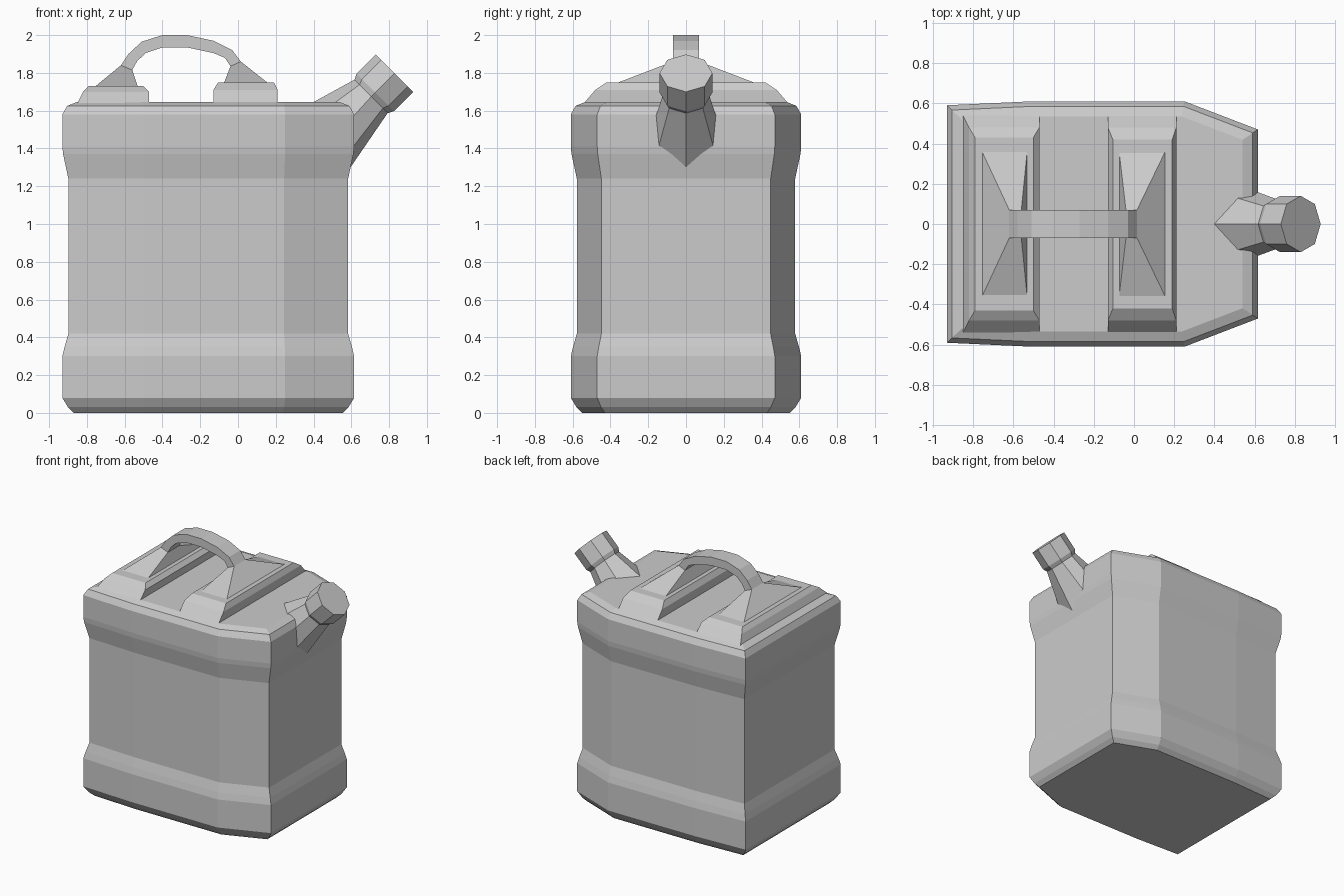
import bpy, bmesh
from math import cos, sin, pi
from mathutils import Vector

if "Cube" in bpy.data.objects:
    bpy.data.objects.remove(bpy.data.objects["Cube"], do_unlink=True)

grey = bpy.data.materials.new("grey plastic")
grey.use_nodes = True
tone = (0.6, 0.6, 0.6, 1)
grey.diffuse_color = tone
grey.node_tree.nodes["Principled BSDF"].inputs["Base Color"].default_value = tone


def loft(name, rings):
    """Skin a list of equal-length point rings and cap both ends."""
    bm = bmesh.new()
    loops = [[bm.verts.new(p) for p in ring] for ring in rings]
    n = len(loops[0])
    for a, b in zip(loops, loops[1:]):
        for i in range(n):
            j = (i + 1) % n
            bm.faces.new((a[i], a[j], b[j], b[i]))
    bm.faces.new(loops[0][::-1])
    bm.faces.new(loops[-1])
    bmesh.ops.recalc_face_normals(bm, faces=bm.faces)
    mesh = bpy.data.meshes.new(name)
    bm.to_mesh(mesh)
    bm.free()
    mesh.materials.append(grey)
    obj = bpy.data.objects.new(name, mesh)
    bpy.context.collection.objects.link(obj)
    return obj


def inset(outline, d):
    """Move every side of a counter-clockwise outline inward by d."""
    result = []
    for i, p in enumerate(outline):
        a = (p - outline[i - 1]).normalized()
        b = (outline[(i + 1) % len(outline)] - p).normalized()
        na, nb = Vector((-a.y, a.x)), Vector((-b.y, b.x))
        result.append(p + (na + nb) * d / (1 + na.dot(nb)))
    return result


def rect(x0, x1, y, z0, z1=None):
    z1 = z0 if z1 is None else z1
    return [(x0, -y, z0), (x1, -y, z1), (x1, y, z1), (x0, y, z0)]


# Body: plan outline stacked through the height with a recessed waist
side = [(-0.93, -0.59), (-0.5, -0.61), (0.25, -0.61), (0.615, -0.47)]
plan = [Vector(p) for p in side] + [Vector((x, -y)) for x, y in reversed(side)]
levels = [(0, 0.06), (0.03, 0.03), (0.08, 0), (0.3, 0), (0.35, 0.012), (0.42, 0.032),
          (1.24, 0.032), (1.37, 0.004), (1.41, 0), (1.58, 0), (1.625, 0.025), (1.645, 0.075)]
loft("body", [[(p.x, p.y, z) for p in inset(plan, d)] for z, d in levels])

# Raised ridges across the top
loft("rear_ridge", [rect(-0.85, -0.47, 0.54, 1.64), rect(-0.82, -0.47, 0.48, 1.7),
                    rect(-0.79, -0.5, 0.43, 1.73)])
loft("front_ridge", [rect(-0.13, 0.21, 0.54, 1.64), rect(-0.13, 0.21, 0.48, 1.71),
                     rect(-0.105, 0.19, 0.42, 1.75)])

# Flared handle feet
loft("rear_handle_foot", [rect(-0.76, -0.53, 0.37, 1.725), rect(-0.62, -0.56, 0.07, 1.84, 1.815)])
loft("front_handle_foot", [rect(-0.075, 0.16, 0.37, 1.745), rect(-0.04, 0.015, 0.07, 1.835, 1.86)])

# Arched grip, outer and inner edge paired along the arch
outer = [(-0.62, 1.84), (-0.58, 1.9), (-0.51, 1.965), (-0.4, 2), (-0.27, 2),
         (-0.13, 1.97), (-0.03, 1.92), (0.015, 1.86)]
inner = [(-0.56, 1.815), (-0.535, 1.86), (-0.49, 1.905), (-0.4, 1.935), (-0.27, 1.935),
         (-0.13, 1.905), (-0.07, 1.88), (-0.04, 1.835)]
loft("handle_grip", [[(a, -0.07, b), (c, -0.07, d), (c, 0.07, d), (a, 0.07, b)]
                     for (a, b), (c, d) in zip(outer, inner)])

# Spout: octagonal rings on an axis tilted 45 degrees towards +x
axis = Vector((1, 0, 1)).normalized()
up = Vector((-1, 0, 1)).normalized()
base = Vector((0.705, 0, 1.675))


def octagon(along, radius):
    return [base + axis * along + up * radius * cos(i * pi / 4)
            + Vector((0, radius * sin(i * pi / 4), 0)) for i in range(8)]


half = [(0.39, 0, 1.64), (0.51, 0.13, 1.64), (0.61, 0.16, 1.57), (0.595, 0.15, 1.39), (0.575, 0, 1.27)]
root = half + [(x, -y, z) for x, y, z in half[3:0:-1]]
loft("spout_neck", [root, octagon(0.02, 0.12)])
loft("spout_cap", [octagon(0, 0.125), octagon(0.03, 0.14), octagon(0.175, 0.14)])
